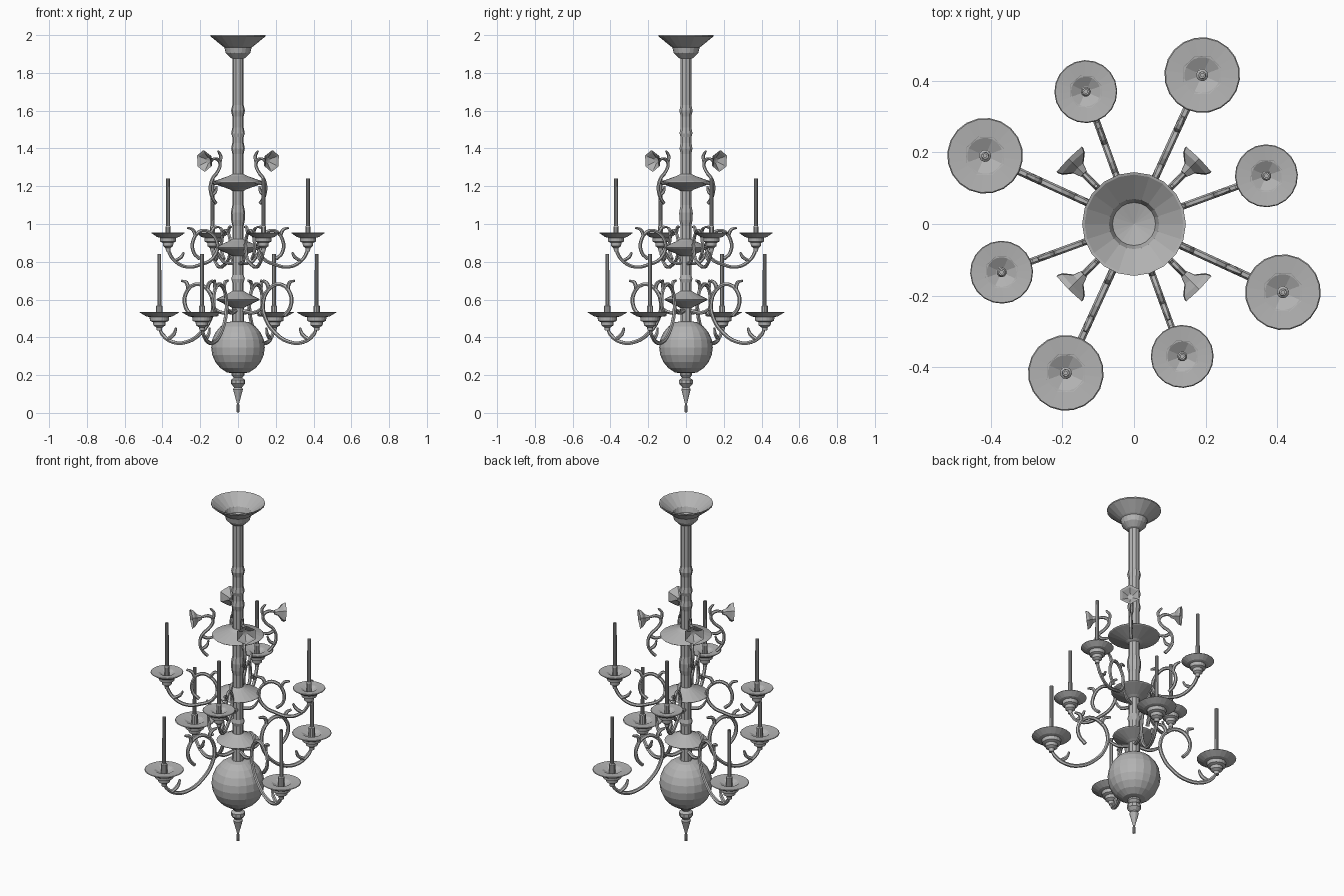
import bpy, bmesh, math
from mathutils import Matrix, Vector

cube = bpy.data.objects.get("Cube")
if cube:
    bpy.data.objects.remove(cube, do_unlink=True)

metal = bpy.data.materials.new("grey_metal")
metal.use_nodes = True
GREY = (0.45, 0.45, 0.45, 1)
metal.diffuse_color = GREY
metal.node_tree.nodes["Principled BSDF"].inputs["Base Color"].default_value = GREY


def add_object(name, data, matrix=Matrix()):
    obj = bpy.data.objects.new(name, data)
    bpy.context.collection.objects.link(obj)
    obj.matrix_world = matrix
    return obj


def lathe(name, profile, sides):
    """Revolve (radius, height) points around z into a mesh."""
    bm = bmesh.new()
    rings = []
    for r, z in profile:
        if r == 0:
            rings.append([bm.verts.new((0, 0, z))] * sides)
        else:
            rings.append([bm.verts.new((r * math.cos(math.tau * i / sides),
                                        r * math.sin(math.tau * i / sides), z))
                          for i in range(sides)])
    for low, high in zip(rings, rings[1:]):
        for i in range(sides):
            j = (i + 1) % sides
            quad = list(dict.fromkeys((low[i], low[j], high[j], high[i])))
            bm.faces.new(quad)
    mesh = bpy.data.meshes.new(name)
    bm.to_mesh(mesh)
    bm.free()
    mesh.materials.append(metal)
    return mesh


def scroll(name, paths, radius):
    """Tubes along smooth (outward, up) paths, tapered at the free end."""
    curve = bpy.data.curves.new(name, "CURVE")
    curve.dimensions = "3D"
    curve.bevel_depth = radius
    curve.bevel_resolution = 1
    curve.use_fill_caps = True
    for points in paths:
        spline = curve.splines.new("BEZIER")
        spline.bezier_points.add(len(points) - 1)
        spline.resolution_u = 3
        spline.use_smooth = False
        for bp, (s, z) in zip(spline.bezier_points, points):
            bp.co = (s, 0, z)
            bp.handle_left_type = bp.handle_right_type = "AUTO"
        spline.bezier_points[-1].radius = 0.6
    curve.materials.append(metal)
    return curve


def around(name, data, start, offset=Matrix()):
    """Four copies at quarter turns."""
    for k in range(4):
        turn = Matrix.Rotation(math.radians(start + 90 * k), 4, "Z")
        add_object(f"{name}_{k + 1}", data, turn @ offset)


# Central column and finial
add_object("column", lathe("column", [
    (0, 0.48), (0.032, 0.48), (0.03, 0.69), (0.036, 0.71), (0.03, 0.73),
    (0.03, 0.99), (0.036, 1.02), (0.038, 1.06), (0.03, 1.1), (0.03, 1.37),
    (0.036, 1.4), (0.03, 1.43), (0.03, 1.46), (0.036, 1.48), (0.03, 1.51),
    (0.03, 1.57), (0.037, 1.6), (0.03, 1.63), (0.03, 1.9), (0, 1.9)], 10))
add_object("finial", lathe("finial", [
    (0, 0), (0.008, 0.005), (0.009, 0.02), (0.006, 0.05), (0.022, 0.11),
    (0.026, 0.125), (0.02, 0.135), (0.038, 0.155), (0.038, 0.175),
    (0.022, 0.185), (0.034, 0.2), (0.034, 0.21), (0, 0.21)], 10))

# Globe
steps = 8
globe = [(0.142 * math.sin(math.radians(a)), 0.347 - 0.146 * math.cos(math.radians(a)))
         for a in [25 + 130 * i / steps for i in range(steps + 1)]]
add_object("globe", lathe("globe", [(0, 0.205)] + globe + [(0, 0.49)], 20))

# Discs on the column
for name, r, z in (("lower_disc", 0.115, 0.6), ("middle_disc", 0.123, 0.875),
                   ("upper_disc", 0.14, 1.22)):
    add_object(name, lathe(name, [
        (0.03, z - 0.045), (0.045, z - 0.036), (r * 0.97, z - 0.004), (r, z),
        (r * 0.97, z + 0.004), (0.05, z + 0.034), (0.03, z + 0.045)], 20))

# Ceiling canopy, open at the top
add_object("canopy", lathe("canopy", [
    (0.03, 1.875), (0.04, 1.88), (0.065, 1.905), (0.072, 1.935), (0.08, 1.94),
    (0.145, 1.993), (0.145, 2.0), (0.138, 1.998), (0.07, 1.944),
    (0.06, 1.915), (0, 1.9)], 20))


# Drip plates with candles
def plate_set(prefix, k, reach, top, candle, angle):
    spot = Matrix.Translation(Vector((reach, 0, top)))
    around(prefix + "_drip_plate", lathe(prefix + "_drip_plate", [
        (0.05 * k, -0.004), (0.103 * k, 0), (0.106 * k, -0.003), (0.07 * k, -0.024),
        (0.052 * k, -0.028), (0.05 * k, -0.048), (0.034 * k, -0.054),
        (0.032 * k, -0.072), (0.016 * k, -0.082), (0.013 * k, -0.1), (0, -0.1)], 20),
        angle, spot)
    around(prefix + "_plate_bowl", lathe(prefix + "_plate_bowl", [
        (0.057 * k, -0.003), (0.018 * k, -0.022), (0, -0.022)], 8), angle, spot)
    around(prefix + "_candle", lathe(prefix + "_candle", [
        (0.017 * k, -0.022), (0.017 * k, 0.03), (0.011, 0.035), (0.01, candle),
        (0.005, candle), (0.005, candle - 0.01), (0, candle - 0.01)], 10), angle, spot)


plate_set("lower", 1.0, 0.458, 0.535, 0.307, 65.4)
plate_set("upper", 0.83, 0.394, 0.955, 0.287, 20)

# Scrolled arms: main sweep, ring, root, curls
around("lower_arm", scroll("lower_arm", [
    [(0.27, 0.515), (0.305, 0.56), (0.305, 0.63), (0.25, 0.68), (0.185, 0.66),
     (0.147, 0.59), (0.16, 0.5), (0.22, 0.42), (0.3, 0.375), (0.38, 0.375),
     (0.44, 0.415), (0.458, 0.45)],
    [(0.03, 0.54), (0.09, 0.53), (0.15, 0.56)],
    [(0.18, 0.65), (0.165, 0.69), (0.13, 0.7)],
    [(0.29, 0.65), (0.3, 0.69), (0.33, 0.7)],
    [(0.41, 0.39), (0.375, 0.415), (0.36, 0.45)]], 0.0105), 65.4)
around("upper_arm", scroll("upper_arm", [
    [(0.215, 0.815), (0.25, 0.85), (0.25, 0.92), (0.205, 0.965), (0.15, 0.95),
     (0.115, 0.89), (0.14, 0.82), (0.21, 0.785), (0.285, 0.772), (0.35, 0.8),
     (0.388, 0.85), (0.394, 0.88)],
    [(0.03, 0.79), (0.08, 0.8), (0.12, 0.86)],
    [(0.15, 0.95), (0.135, 0.98), (0.105, 0.985)],
    [(0.24, 0.94), (0.255, 0.97), (0.285, 0.98)],
    [(0.355, 0.805), (0.32, 0.825), (0.305, 0.85)]], 0.0095), 20)

# Flower ornaments
around("flower_stem", scroll("flower_stem", [
    [(0.165, 1.11), (0.185, 1.13), (0.207, 1.18), (0.195, 1.235), (0.15, 1.28),
     (0.135, 1.32), (0.16, 1.345), (0.205, 1.338)],
    [(0.137, 1.32), (0.13, 1.36), (0.15, 1.387)],
    [(0.2, 1.15), (0.17, 1.17), (0.16, 1.2)],
    [(0.195, 1.23), (0.17, 1.215), (0.125, 1.22)]], 0.009), 45)
around("flower_head", lathe("flower_head", [
    (0, 0), (0.013, 0), (0.022, 0.022), (0.05, 0.042), (0.058, 0.056),
    (0.046, 0.05), (0.016, 0.026), (0, 0.024)], 6), 45,
    Matrix.Translation((0.198, 0, 1.338)) @ Matrix.Rotation(math.radians(95), 4, "Y"))
